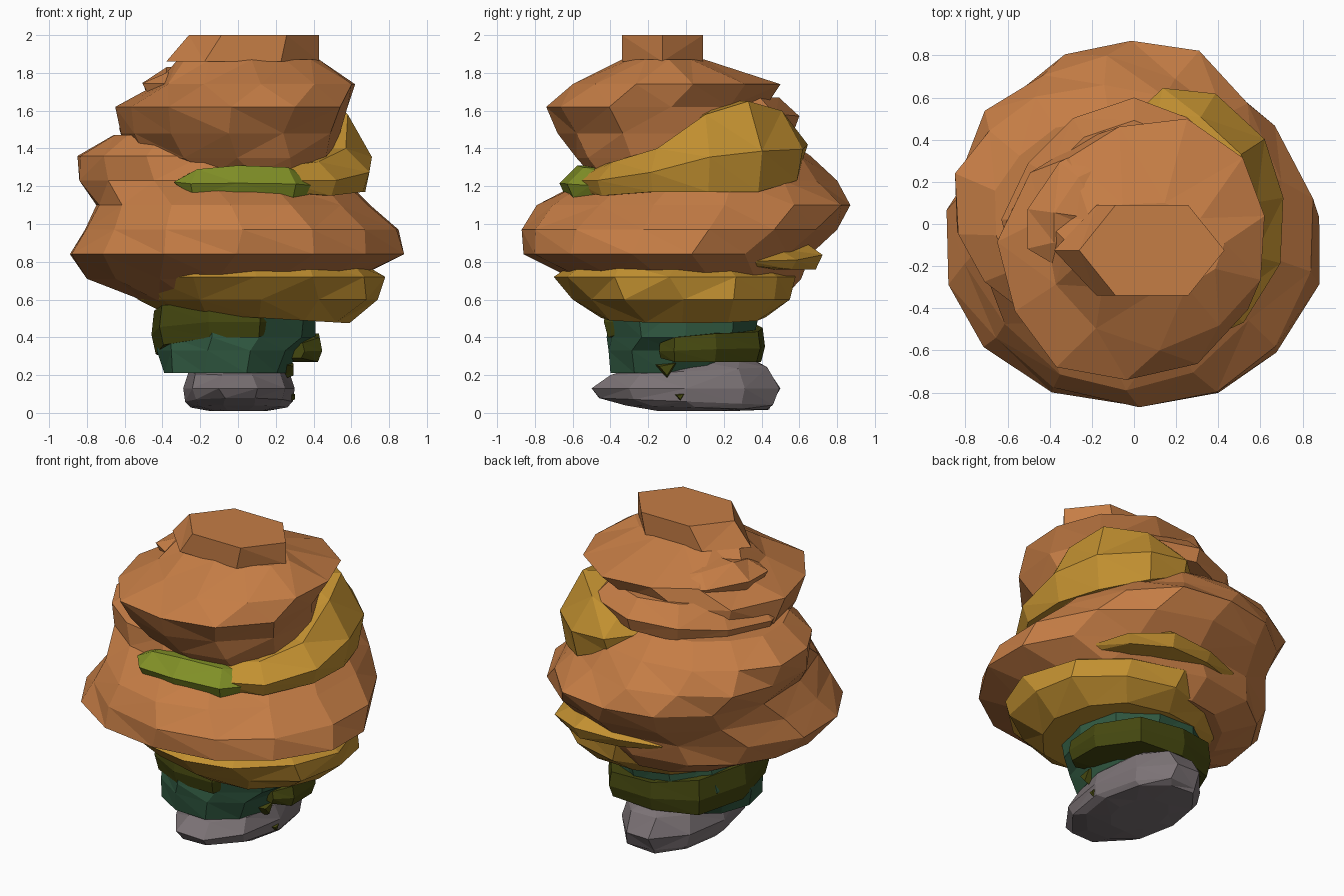
import bpy, bmesh, math, random
from mathutils import Vector

random.seed(4)


def material(name, rgb):
    m = bpy.data.materials.new(name)
    m.diffuse_color = (*rgb, 1)
    return m


BROWN = material("brown", (0.56, 0.205, 0.06))
YELLOW = material("yellow", (0.54, 0.28, 0.03))
LIME = material("lime", (0.22, 0.28, 0.02))
TEAL = material("teal", (0.03, 0.10, 0.053))
OLIVE = material("olive", (0.06, 0.065, 0.005))
STONE = material("stone", (0.20, 0.17, 0.18))


def skin(name, rings, mat):
    """Solid through a row of closed rings, capped at both ends."""
    bm = bmesh.new()
    rows = [[bm.verts.new(p) for p in ring] for ring in rings]
    n = len(rows[0])
    for a, b in zip(rows, rows[1:]):
        for i in range(n):
            j = (i + 1) % n
            bm.faces.new((a[i], a[j], b[j], b[i]))
    bm.faces.new(rows[0][::-1])
    bm.faces.new(rows[-1])
    bmesh.ops.triangulate(bm, faces=[f for f in bm.faces if len(f.verts) == 4])
    bmesh.ops.recalc_face_normals(bm, faces=bm.faces)
    me = bpy.data.meshes.new(name)
    bm.to_mesh(me)
    bm.free()
    me.materials.append(mat)
    ob = bpy.data.objects.new(name, me)
    bpy.context.collection.objects.link(ob)
    return ob


def loft(name, levels, mat, n=12, jitter=0.04, phase=0.0):
    """Lumpy stack of rings: (z, xmin, xmax, ymin, ymax[, slope along x, slope along y])."""
    rings = []
    for z, x0, x1, y0, y1, *tilt in levels:
        tx, ty = tilt if tilt else (0, 0)
        pts = []
        for i in range(n):
            a = math.tau * i / n + phase + random.uniform(-1, 1) * jitter
            r = 1 + random.uniform(-1, 1) * jitter
            pts.append((r * math.cos(a), r * math.sin(a)))
        xs, ys = [p[0] for p in pts], [p[1] for p in pts]
        ring = []
        for px, py in pts:
            x = x0 + (x1 - x0) * (px - min(xs)) / (max(xs) - min(xs))
            y = y0 + (y1 - y0) * (py - min(ys)) / (max(ys) - min(ys))
            ring.append(Vector((x, y, z + tx * x + ty * y)))
        rings.append(ring)
    return skin(name, rings, mat)


def band(name, stations, mat, inner=0.5, top=0.82):
    """Climbing swirl round the axis: (angle, radius, low z, high z)."""
    rings = []
    for deg, r, lo, hi in stations:
        c, s = math.cos(math.radians(deg)), math.sin(math.radians(deg))
        section = ((inner * r, lo), (0.95 * r, lo), (r, lo + 0.45 * (hi - lo)),
                   (top * r, hi), (inner * r, hi))
        rings.append([Vector((q * c, q * s, z)) for q, z in section])
    return skin(name, rings, mat)


# Stone foot
loft("stone_base", [
    (0.01, -0.15, 0.15, -0.15, 0.25),
    (0.03, -0.25, 0.26, -0.32, 0.44, 0, -0.03),
    (0.06, -0.28, 0.29, -0.46, 0.46, 0, -0.04),
    (0.13, -0.29, 0.30, -0.50, 0.50),
    (0.22, -0.26, 0.27, -0.40, 0.43, 0, 0.05),
    (0.27, -0.20, 0.20, -0.20, 0.38)], STONE, n=10)

# Green neck with its climbing olive band
loft("teal_neck", [
    (0.21, -0.39, 0.26, -0.40, 0.22),
    (0.33, -0.43, 0.32, -0.41, 0.30),
    (0.40, -0.43, 0.41, -0.42, 0.36),
    (0.58, -0.42, 0.41, -0.42, 0.40)], TEAL, n=10)
band("olive_band", [
    (-22, 0.38, 0.29, 0.37), (-8, 0.45, 0.27, 0.40), (20, 0.47, 0.27, 0.42),
    (55, 0.48, 0.27, 0.43), (95, 0.42, 0.27, 0.45), (135, 0.45, 0.27, 0.50),
    (175, 0.46, 0.31, 0.54), (212, 0.49, 0.36, 0.57), (250, 0.46, 0.40, 0.58),
    (285, 0.45, 0.40, 0.58), (300, 0.38, 0.43, 0.55)], OLIVE, inner=0.3, top=0.97)

# Lower yellow layer and the thin wedge at the back
loft("lower_yellow_layer", [
    (0.51, -0.40, 0.59, -0.45, 0.42, -0.06, 0),
    (0.60, -0.53, 0.74, -0.60, 0.55),
    (0.72, -0.60, 0.78, -0.70, 0.58),
    (0.79, -0.50, 0.66, -0.60, 0.50)], YELLOW)
band("back_yellow_wedge", [
    (28, 0.70, 0.78, 0.83), (48, 0.79, 0.76, 0.87), (68, 0.78, 0.76, 0.93),
    (90, 0.70, 0.77, 0.90), (112, 0.66, 0.78, 0.86), (128, 0.60, 0.80, 0.83)], YELLOW)

# Wide brown body
loft("brown_body", [
    (0.59, -0.50, 0.45, -0.42, 0.50),
    (0.71, -0.80, 0.62, -0.60, 0.61),
    (0.84, -0.89, 0.88, -0.86, 0.66),
    (0.97, -0.81, 0.85, -0.87, 0.80),
    (1.10, -0.75, 0.70, -0.79, 0.87),
    (1.23, -0.84, 0.57, -0.54, 0.80),
    (1.36, -0.85, 0.52, -0.50, 0.66),
    (1.47, -0.66, 0.40, -0.40, 0.50)], BROWN, n=14, phase=0.2, jitter=0.03)

# Yellow swirl on the right, starting lime at the front
band("lime_swirl_start", [
    (-122, 0.64, 1.20, 1.25), (-111, 0.70, 1.15, 1.29), (-90, 0.67, 1.14, 1.31),
    (-64, 0.70, 1.14, 1.30), (-52, 0.64, 1.15, 1.27)], LIME, top=0.86)
band("upper_yellow_swirl", [
    (-68, 0.64, 1.17, 1.30), (-42, 0.70, 1.15, 1.33), (-15, 0.72, 1.17, 1.40),
    (10, 0.72, 1.17, 1.58), (33, 0.74, 1.17, 1.65), (58, 0.73, 1.23, 1.60),
    (78, 0.66, 1.33, 1.53), (92, 0.50, 1.40, 1.48)], YELLOW)

# Upper brown mass and its swirls
loft("brown_upper", [
    (1.26, -0.30, 0.45, -0.50, 0.30),
    (1.35, -0.52, 0.50, -0.58, 0.35),
    (1.48, -0.62, 0.54, -0.68, 0.46),
    (1.62, -0.65, 0.58, -0.74, 0.42),
    (1.74, -0.43, 0.62, -0.60, 0.50),
    (1.87, -0.32, 0.43, -0.34, 0.10)], BROWN, n=11, phase=0.15)
band("brown_back_swirl", [
    (25, 0.46, 1.55, 1.62), (55, 0.58, 1.51, 1.67), (90, 0.60, 1.49, 1.67),
    (120, 0.58, 1.45, 1.66), (150, 0.58, 1.40, 1.65), (178, 0.63, 1.40, 1.64),
    (205, 0.62, 1.45, 1.62)], BROWN)
band("brown_left_tip", [
    (110, 0.42, 1.66, 1.76), (140, 0.46, 1.68, 1.80), (172, 0.51, 1.68, 1.83),
    (193, 0.52, 1.70, 1.80), (208, 0.42, 1.72, 1.77)], BROWN, inner=0.3, top=0.75)
loft("brown_crown", [
    (1.86, -0.38, 0.43, -0.34, 0.09),
    (2.00, -0.26, 0.43, -0.34, 0.09)], BROWN, n=6, jitter=0)

# Tiny leaves at the foot
for i, (x, y, z, r) in enumerate([(0.27, -0.10, 0.23, 0.08), (0.29, -0.03, 0.085, 0.035)]):
    skin(f"leaf_{i + 1}", [
        [Vector((x - r * 0.5, y - r, z + r * 0.4)), Vector((x - r * 0.5, y + r, z + r * 0.6)),
         Vector((x - r * 0.5, y, z - r * 0.7))],
        [Vector((x + r * 0.3, y - r * 0.5, z + r * 0.2)), Vector((x + r * 0.3, y + r * 0.5, z + r * 0.4)),
         Vector((x + r * 0.3, y, z - r * 0.4))]], OLIVE)
